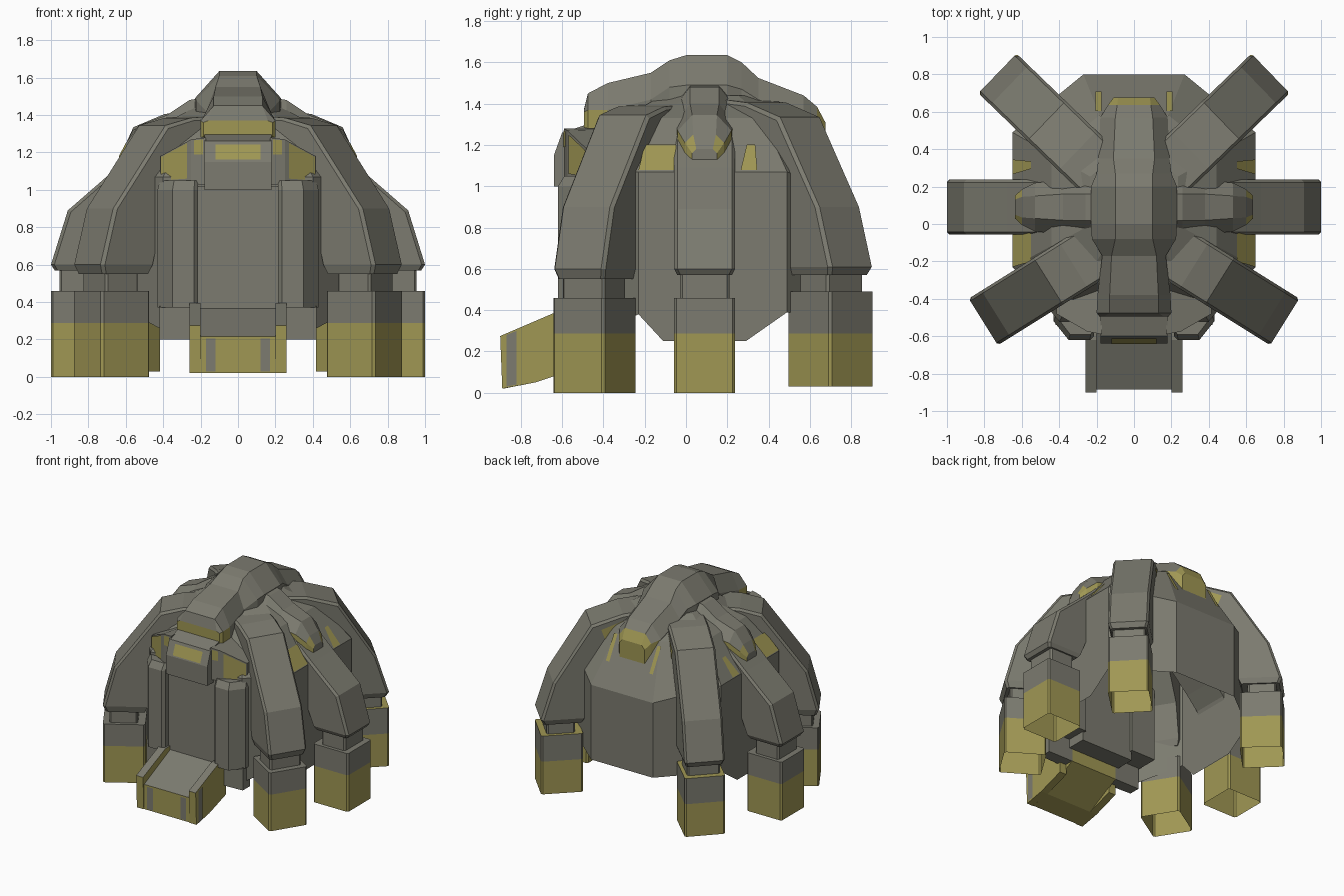
import bpy, bmesh, math
from mathutils import Vector

if "Cube" in bpy.data.objects:
    bpy.data.objects.remove(bpy.data.objects["Cube"])


def material(name, col):
    m = bpy.data.materials.new(name)
    m.diffuse_color = (*col, 1)
    m.use_nodes = True
    m.node_tree.nodes["Principled BSDF"].inputs["Base Color"].default_value = m.diffuse_color
    return m


GREY = material("warm grey metal", (0.20, 0.197, 0.16))
YELLOW = material("mustard paint", (0.35, 0.31, 0.088))


def make(name, verts, faces, rule=None, base=0):
    """Mesh object; rule(center, normal) returns True for mustard faces."""
    bm = bmesh.new()
    vs = [bm.verts.new(v) for v in verts]
    for f in faces:
        bm.faces.new([vs[i] for i in f])
    if len(faces) > 1:
        bmesh.ops.recalc_face_normals(bm, faces=bm.faces)
    bm.normal_update()
    for f in bm.faces:
        yellow = rule(f.calc_center_median(), f.normal) if rule else base
        f.material_index = int(bool(yellow))
    me = bpy.data.meshes.new(name)
    bm.to_mesh(me)
    bm.free()
    me.materials.append(GREY)
    me.materials.append(YELLOW)
    ob = bpy.data.objects.new(name, me)
    bpy.context.collection.objects.link(ob)
    return ob


def loft(name, rings, rule=None, open_start=False):
    n = len(rings[0])
    faces = [] if open_start else [tuple(range(n))]
    faces.append(tuple(range((len(rings) - 1) * n, len(rings) * n)))
    for r in range(len(rings) - 1):
        a, b = r * n, (r + 1) * n
        faces += [(a + i, a + (i + 1) % n, b + (i + 1) % n, b + i) for i in range(n)]
    return make(name, [v for ring in rings for v in ring], faces, rule)


def plate(name, corners, mat=1):
    """Thin painted panel lying just off a surface."""
    c = [Vector(p) for p in corners]
    nrm = (c[1] - c[0]).cross(c[2] - c[0]).normalized()
    mid = sum(c, Vector()) / len(c)
    if nrm.dot(mid - Vector((0, 0, 0.7))) < 0:
        nrm = -nrm
        c.reverse()
    make(name, [p + nrm * 0.006 for p in c], [tuple(range(len(c)))], base=mat)


def extrude_x(name, profile, x0, x1, rule=None):
    return loft(name, [[(x, y, z) for y, z in profile] for x in (x0, x1)], rule)


# --- hull: eight-sided shell, open below, side walls dipping under the side legs
PLAN = [(0.40, -0.52), (0.65, -0.23), (0.65, -0.11), (0.65, 0.29), (0.65, 0.49), (0.27, 0.80)]


def hull_ring(k, zs):
    pts = [(x * k, 0.12 + (y - 0.12) * k, z) for (x, y), z in zip(PLAN, zs)]
    return pts + [(-x, y, z) for x, y, z in reversed(pts)]


loft("hull", [hull_ring(1, [.25, .38, .25, .25, .39, .36]),
              hull_ring(1, [1.07] * 5 + [.95]),
              hull_ring(.68, [1.33] * 6), hull_ring(.36, [1.44] * 6)], open_start=True)

# windows on the roof slope
def side_slope(y, z, s):
    return (s * (0.65 - (z - 1.07) * 0.8), y, z)


for s in (1, -1):
    for k, (y0, y1) in enumerate([(-0.23, -0.04), (0.265, 0.345)]):
        plate(f"side_window_{k}_{s}", [side_slope(y0, 1.075, s), side_slope(y1, 1.075, s),
                                       side_slope(y1 - 0.01, 1.2, s), side_slope(y0 + 0.03, 1.2, s)])
    rear = [(s * x, 0.80 - (z - 0.95) * 0.573, z)
            for x, z in ((0.175, 1.12), (0.205, 1.12), (0.205, 1.30), (0.175, 1.30))]
    plate(f"rear_window_{s}", rear)

# --- roof spine: front cab, crown and rear pod in one loft
def section(w, wt, zb, zs, zt):
    return [(-w, zb), (w, zb), (w, zs), (wt, zt), (-wt, zt), (-w, zs)]


SPINE = [(-0.495, .185, .16, 1.285, 1.36, 1.37), (-0.475, .20, .13, 1.28, 1.37, 1.45),
         (-0.38, .195, .13, 1.28, 1.37, 1.50), (-0.17, .17, .12, 1.28, 1.42, 1.55),
         (-0.08, .225, .10, 1.28, 1.48, 1.61), (0.0, .23, .10, 1.28, 1.49, 1.635),
         (0.20, .23, .10, 1.28, 1.49, 1.635), (0.27, .20, .10, 1.28, 1.47, 1.60),
         (0.35, .19, .11, 1.25, 1.42, 1.525), (0.57, .18, .10, 1.18, 1.34, 1.44),
         (0.635, .14, .09, 1.16, 1.32, 1.385), (0.675, .11, .085, 1.16, 1.28, 1.31)]
loft("roof_spine", [[(x, s[0], z) for x, z in section(*s[1:])] for s in SPINE],
     lambda c, n: (c.y < -0.4 and c.z < 1.368) or (c.y > 0.59 and c.z < 1.36))

# --- side pods
POD = [(0.15, .15, .07, 1.15, 1.41, 1.50), (0.26, .15, .07, 1.15, 1.38, 1.48),
       (0.38, .145, .07, 1.14, 1.30, 1.40), (0.53, .13, .06, 1.12, 1.27, 1.345),
       (0.60, .095, .055, 1.12, 1.21, 1.25), (0.637, .06, .04, 1.12, 1.16, 1.18)]
for s in (1, -1):
    loft(f"side_pod_{s}", [[(s * p[0], 0.09 + y, z) for y, z in section(*p[1:])] for p in POD],
         lambda c, n: abs(c.x) > 0.4 and c.z < 1.25 and abs(n.y) > 0.06)

# --- six legs: (angle, root y, foot bottom, outer profile, inner profile)
LEGS = {
    "front_leg": (-32, -0.02, 0.0,
                  [(.93, .55), (.95, .60), (.87, .90), (.54, 1.345), (.38, 1.385), (.15, 1.40)],
                  [(.65, .55), (.63, .60), (.57, .86), (.40, 1.06), (.33, 1.12), (.15, 1.15)]),
    "side_leg": (0, 0.09, 0.0,
                 [(.98, .57), (1.0, .60), (.91, .89), (.68, 1.09), (.45, 1.30)],
                 [(.72, .57), (.70, .60), (.64, .75), (.55, .85), (.40, 1.0)]),
    "rear_leg": (44, 0.10, 0.03,
                 [(.995, .57), (1.015, .61), (.925, .90), (.65, 1.335), (.42, 1.405), (.15, 1.43)],
                 [(.72, .57), (.70, .61), (.64, .86), (.49, 1.06), (.38, 1.12), (.15, 1.15)]),
}
H = 0.147  # half width of a leg


def build_leg(name, ang, y0, zf, outer, inner):
    ca, sa = math.cos(ang), math.sin(ang)

    def place(r, t, z):
        return (r * ca - t * sa, y0 + r * sa + t * ca, z)

    def box_ring(r0, r1, h, z, c=0.012):
        pts = [(r0 + c, -h), (r1 - c, -h), (r1, -h + c), (r1, h - c),
               (r1 - c, h), (r0 + c, h), (r0, h - c), (r0, -h + c)]
        return [place(r, t, z) for r, t in pts]

    # arm with narrow chamfers on its outer edges
    rings = []
    for i, ((ro, zo), (ri, zi)) in enumerate(zip(outer, inner)):
        h = H - 0.015 if i == 0 else H
        rm, zm = ro + (ri - ro) * 0.06, zo + (zi - zo) * 0.06
        rings.append([place(ro, -h + .015, zo), place(ro, h - .015, zo), place(rm, h, zm),
                      place(ri, h, zi), place(ri, -h, zi), place(rm, -h, zm)])
    loft(name + "_arm", rings)
    # ankle and two-tone foot, hollow below
    R = outer[1][0]
    loft(name + "_ankle", [box_ring(R - .25, R - .045, .12, z) for z in (0.40, 0.58)])
    loft(name + "_foot", [box_ring(R - .305, R, H, z) for z in (zf, 0.288, 0.46 + zf)],
         lambda c, n: c.z < 0.288 or (zf > 0 and abs(n.z) > 0.5), open_start=True)
    # painted panel on the rear arms, facing the rear pod
    if zf > 0:
        t = H if ca > 0 else -H
        plate(name + "_panel", [place(r, t, z) for r, z in
                                ((.37, 1.14), (.50, 1.08), (.58, 1.30), (.42, 1.36))])


for name, (deg, *rest) in LEGS.items():
    build_leg(name + "_right", math.radians(deg), *rest)
    build_leg(name + "_left", math.radians(180 - deg), *rest)

# --- entrance: recessed door, posts, canopy
extrude_x("door", [(-.56, .3), (-.56, 1.02), (-.3, 1.02), (-.3, .3)], -0.23, 0.23)
extrude_x("canopy", [(-.64, 1.0), (-.64, 1.15), (-.60, 1.26), (-.45, 1.31), (-.2, 1.31), (-.2, 1.0)],
          -0.18, 0.18)
plate("canopy_window", [(-.12, -.637, 1.16), (.12, -.637, 1.16), (.12, -.607, 1.24), (-.12, -.607, 1.24)])
for s in (1, -1):
    post = [(.215, -.60), (.235, -.62), (.35, -.62), (.43, -.52), (.43, -.28), (.215, -.28)]
    loft(f"door_post_{s}", [[(s * x, y, z) for x, y in post] for z in (.37, 1.0)]
         + [[(s * (.18 + (x - .18) * .95), y + .03, 1.05) for x, y in post]])
    # angled window wings set back beside the canopy
    wing = [(.17, -.59, 1.28), (.25, -.575, 1.27), (.415, -.48, 1.18), (.415, -.25, 1.18), (.17, -.25, 1.28)]
    loft(f"canopy_wing_{s}", [[(s * x, y, 1.03) for x, y, z in wing], [(s * x, y, z) for x, y, z in wing]])
    plate(f"wing_window_{s}", [(s * .27, -.5635, 1.06), (s * .41, -.483, 1.05),
                               (s * .41, -.483, 1.175), (s * .27, -.5635, 1.25)])
    plate(f"wing_strip_{s}", [(s * .185, -.587, 1.19), (s * .235, -.578, 1.19),
                              (s * .235, -.578, 1.265), (s * .185, -.587, 1.27)])
    # skirt block
    loft(f"skirt_{s}", [[(s * x, y, z) for x, y in ((.2, -.55), (.42, -.54), (.42, -.45), (.2, -.45))]
                        for z in (.2, .38)])

# --- boarding ramp with side rails and painted front
paint = lambda c, n: n.z < 0.3
extrude_x("ramp", [(-.885, .215), (-.55, .37), (-.45, .37), (-.45, .2), (-.73, .05), (-.885, .02)],
          -0.205, 0.205, paint)
for s in (1, -1):
    extrude_x(f"ramp_rail_{s}", [(-.90, .275), (-.62, .395), (-.52, .395), (-.52, .12), (-.64, .08),
                                 (-.73, .05), (-.89, .02)], s * .20, s * .26, paint)
    plate(f"ramp_front_stripe_{s}", [(s * .12, -.885, .03), (s * .17, -.885, .03),
                                     (s * .17, -.885, .205), (s * .12, -.885, .205)], 0)
    plate(f"ramp_side_stripe_{s}", [(s * .26, -.87, .03), (s * .26, -.82, .04),
                                    (s * .26, -.82, .30), (s * .26, -.87, .28)], 0)
